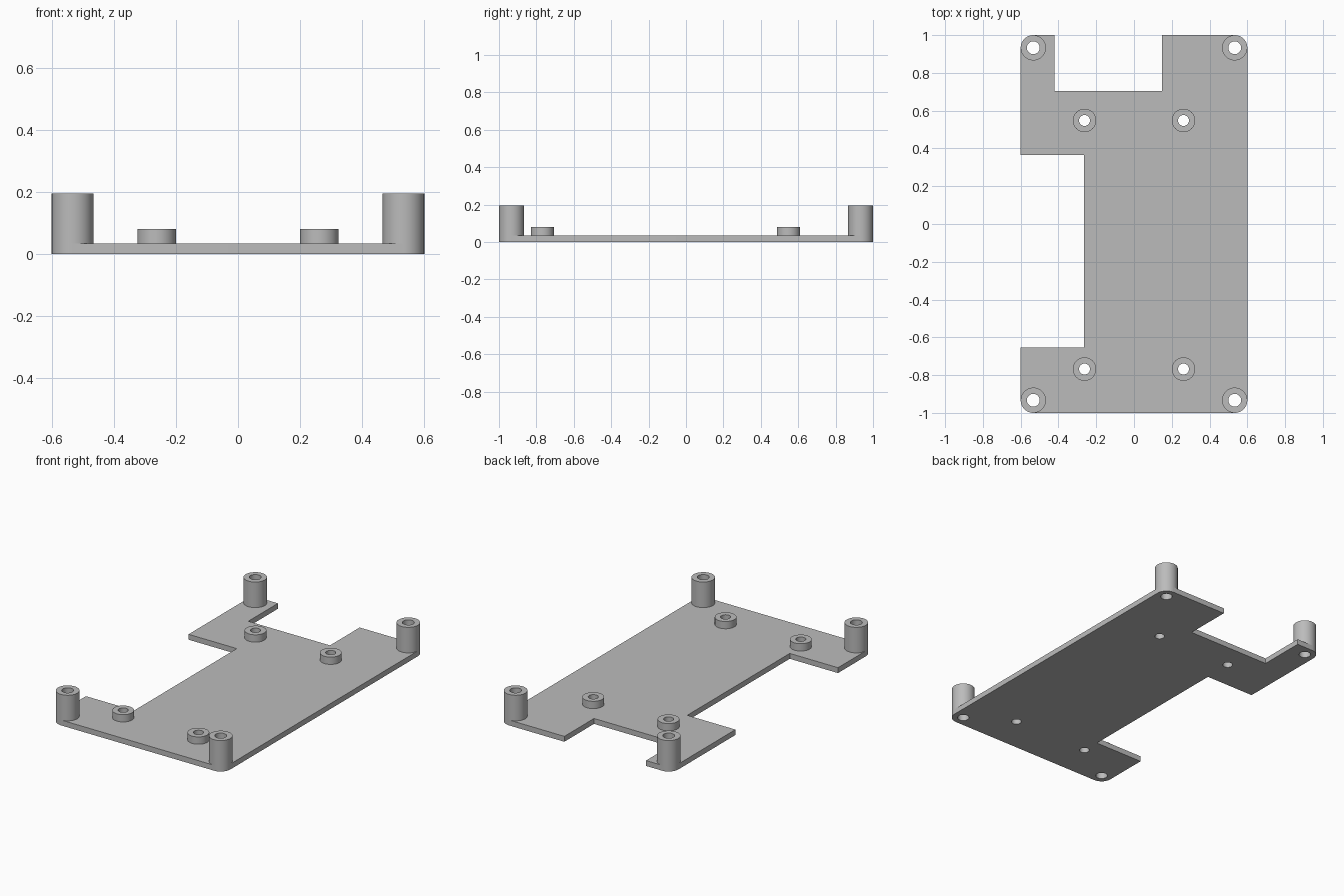
import bpy, bmesh
from math import cos, sin, pi, radians
from mathutils import Vector

cube = bpy.data.objects.get("Cube")
if cube:
    bpy.data.objects.remove(cube)

grey = bpy.data.materials.new("light grey")
grey.use_nodes = True
colour = (0.5, 0.5, 0.5, 1)
grey.diffuse_color = colour
grey.node_tree.nodes["Principled BSDF"].inputs["Base Color"].default_value = colour

THICK = 0.034
SEGMENTS = 48
POST_R, POST_HOLE, POST_TOP = 0.067, 0.034, 0.195
BOSS_R, BOSS_HOLE, BOSS_TOP = 0.062, 0.029, 0.08
PX, PY = 0.6 - POST_R, 1 - POST_R


def arc(centre, radius, start=0, sweep=2 * pi, count=SEGMENTS):
    return [(centre[0] + radius * cos(start + sweep * i / SEGMENTS),
             centre[1] + radius * sin(start + sweep * i / SEGMENTS)) for i in range(count)]


def corner(sx, sy, start):
    return arc((sx * PX, sy * PY), POST_R, start, 2 * pi, SEGMENTS // 4 + 1)


def prism(name, loops, bottom, top):
    """Fill an outline with holes and extrude it upwards."""
    bm = bmesh.new()
    for loop in loops:
        verts = [bm.verts.new((x, y, bottom)) for x, y in loop]
        for a, b in zip(verts, verts[1:] + verts[:1]):
            bm.edges.new((a, b))
    bmesh.ops.triangle_fill(bm, edges=bm.edges[:], use_beauty=True, normal=Vector((0, 0, 1)))
    result = bmesh.ops.extrude_face_region(bm, geom=bm.faces[:], use_keep_orig=True)
    moved = [v for v in result["geom"] if isinstance(v, bmesh.types.BMVert)]
    bmesh.ops.translate(bm, verts=moved, vec=(0, 0, top - bottom))
    bmesh.ops.recalc_face_normals(bm, faces=bm.faces[:])
    mesh = bpy.data.meshes.new(name)
    bm.to_mesh(mesh)
    bm.free()
    mesh.materials.append(grey)
    obj = bpy.data.objects.new(name, mesh)
    bpy.context.collection.objects.link(obj)
    bpy.ops.object.select_all(action="DESELECT")
    obj.select_set(True)
    bpy.context.view_layer.objects.active = obj
    bpy.ops.object.shade_smooth_by_angle(angle=radians(30))


sides = (("right", -1), ("left", 1))
posts = {f"{end}_{side}": (sx * PX, sy * PY)
         for end, sy in (("front", -1), ("back", 1)) for side, sx in sides}
bosses = {f"{end}_{side}": (sx * 0.262, y)
          for end, y in (("front", -0.768), ("back", 0.548)) for side, sx in sides}

# Base plate: rounded corners, a back notch and a side notch, through holes
outline = corner(-1, -1, pi) + corner(1, -1, 1.5 * pi) + corner(1, 1, 0)
outline += [(0.147, 1), (0.147, 0.705), (-0.422, 0.705), (-0.422, 1)]
outline += corner(-1, 1, pi / 2)
outline += [(-0.6, 0.365), (-0.264, 0.365), (-0.264, -0.655), (-0.6, -0.655)]
holes = [arc(c, POST_HOLE) for c in posts.values()]
holes += [arc(c, BOSS_HOLE) for c in bosses.values()]
prism("base_plate", [outline] + holes, 0, THICK)

# Tall hollow corner posts
for place, c in posts.items():
    prism(place + "_post", [arc(c, POST_R), arc(c, POST_HOLE)], THICK, POST_TOP)

# Short hollow standoffs
for place, c in bosses.items():
    prism(place + "_standoff", [arc(c, BOSS_R), arc(c, BOSS_HOLE)], THICK, BOSS_TOP)
